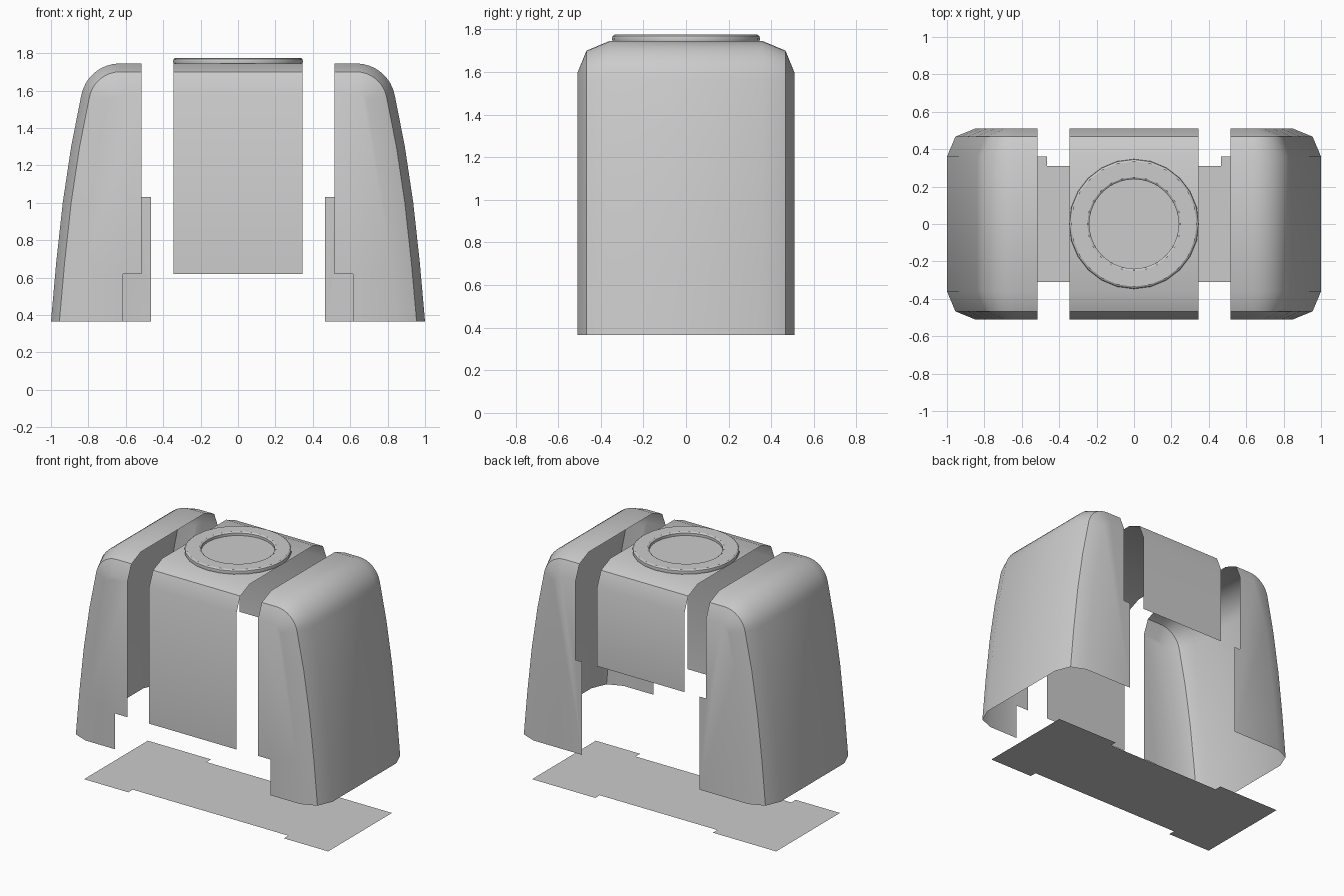
import bpy, bmesh
from math import radians, sin, cos, pi

cube = bpy.data.objects.get("Cube")
if cube:
    bpy.data.objects.remove(cube)

grey = bpy.data.materials.new("plain_grey")
grey.use_nodes = True
colour = (0.6, 0.6, 0.6, 1)
grey.diffuse_color = colour
grey.node_tree.nodes["Principled BSDF"].inputs["Base Color"].default_value = colour

BOTTOM, TOP = 0.365, 1.745
INNER = 0.515
FRONT_CUT, BACK_CUT = 0.62, 1.03
# chamfer steps around every outer edge: (y, inset)
STEPS = [(-0.51, 0.15), (-0.467, 0.045), (-0.36, 0)]
STEPS += [(-y, d) for y, d in reversed(STEPS)]


def finish(name, bm):
    """Turn a bmesh into a smooth, sharp-edged object."""
    mesh = bpy.data.meshes.new(name)
    bm.to_mesh(mesh)
    bm.free()
    mesh.materials.append(grey)
    obj = bpy.data.objects.new(name, mesh)
    bpy.context.collection.objects.link(obj)
    bpy.ops.object.select_all(action="DESELECT")
    obj.select_set(True)
    bpy.context.view_layer.objects.active = obj
    bpy.ops.object.shade_smooth_by_angle(angle=radians(35))


def strip(bm, a, b):
    """Join two equal rows of vertices with quads."""
    for i in range(len(a) - 1):
        bm.faces.new((a[i], b[i], b[i + 1], a[i + 1]))


def shell_profile(d):
    """Tapered side wall and rounded shoulder, inset by d."""
    wall = [(1, BOTTOM), (0.972, 0.68), (0.937, 1.0), (0.892, 1.3)]
    pts = [(x - d, z) for x, z in wall]
    r = 0.21 - d
    for i in range(9):
        a = radians(10 + 10 * i)
        pts.append((0.632 + r * cos(a), 1.535 + r * sin(a)))
    return pts + [(INNER, TOP - d)]


def side_shell(name, side):
    bm = bmesh.new()
    rows = [[bm.verts.new((side * x, y, z)) for x, z in shell_profile(d)]
            for y, d in STEPS]
    for a, b in zip(rows, rows[1:]):
        strip(bm, a, b)
    # flat front and back walls with stepped cut-outs
    for row, y, cut, x in ((rows[0], STEPS[0][0], FRONT_CUT, 0.615),
                           (rows[-1], STEPS[-1][0], BACK_CUT, 0.465)):
        step = [(INNER, cut), (x, cut), (x, BOTTOM)]
        bm.faces.new(row + [bm.verts.new((side * px, y, pz)) for px, pz in step])
    bmesh.ops.recalc_face_normals(bm, faces=bm.faces)
    finish(name, bm)


side_shell("left_shell", 1)
side_shell("right_shell", -1)

# centre cover: bent sheet, longer at the front than at the back
section = [(STEPS[0][0], FRONT_CUT)]
section += [(y, TOP - d) for y, d in STEPS]
section += [(STEPS[-1][0], BACK_CUT)]
bm = bmesh.new()
left, right = ([bm.verts.new((x, y, z)) for y, z in section] for x in (-0.345, 0.345))
strip(bm, left, right)
finish("centre_cover", bm)

# round rim with a recessed lid
SIDES = 24
rim = [(0.345, TOP), (0.347, 1.755), (0.345, 1.768), (0.335, 1.775),
       (0.25, 1.775), (0.24, 1.768), (0.24, 1.75)]
bm = bmesh.new()
rings = [[bm.verts.new((r * cos(2 * pi * i / SIDES), r * sin(2 * pi * i / SIDES), z))
          for i in range(SIDES)] for r, z in rim]
for a, b in zip(rings, rings[1:]):
    for i in range(SIDES):
        j = (i + 1) % SIDES
        bm.faces.new((a[i], a[j], b[j], b[i]))
bm.faces.new(rings[-1])
finish("round_rim", bm)

# floor sheet with shallow notches along both long edges
W, D, N = 0.965, 0.36, 0.31
edge = [(-W, -D), (-0.615, -D), (-0.615, -N), (0.615, -N), (0.615, -D), (W, -D),
        (W, D), (0.465, D), (0.465, N), (-0.465, N), (-0.465, D), (-W, D)]
bm = bmesh.new()
bm.faces.new([bm.verts.new((x, y, 0)) for x, y in edge])
finish("floor_plate", bm)
